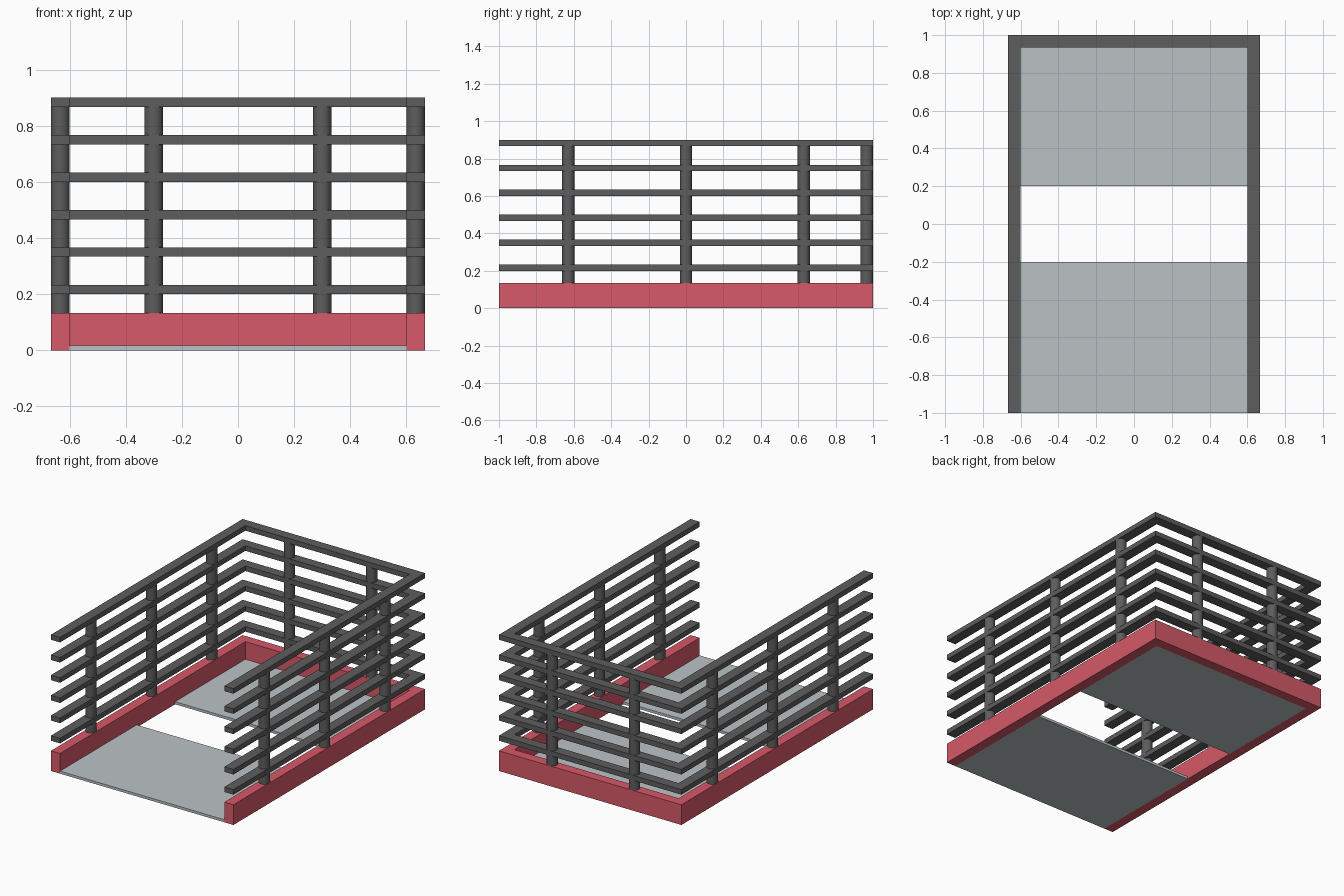
import bpy, bmesh

if "Cube" in bpy.data.objects:
    bpy.data.objects.remove(bpy.data.objects["Cube"])

W, L = 2 / 3, 1.0        # half width, half length
T = 1 / 15               # wall / rail width
BASE_H = 2 / 15          # base frame height
RAIL_H = 1 / 30          # rail thickness


def material(name, rgb):
    m = bpy.data.materials.new(name)
    m.diffuse_color = (*rgb, 1)
    m.use_nodes = True
    m.node_tree.nodes["Principled BSDF"].inputs["Base Color"].default_value = m.diffuse_color
    return m


RED = material("red_paint", (0.67, 0.10, 0.14))
DARK = material("dark_metal", (0.11, 0.11, 0.11))
LIGHT = material("light_panel", (0.50, 0.54, 0.56))


def prism(name, outline, z0, z1, mat):
    """Extrude a flat outline from z0 up to z1."""
    bm = bmesh.new()
    face = bm.faces.new([bm.verts.new((x, y, z0)) for x, y in outline])
    ext = bmesh.ops.extrude_face_region(bm, geom=[face])
    top = [v for v in ext["geom"] if isinstance(v, bmesh.types.BMVert)]
    bmesh.ops.translate(bm, verts=top, vec=(0, 0, z1 - z0))
    bmesh.ops.recalc_face_normals(bm, faces=bm.faces)
    mesh = bpy.data.meshes.new(name)
    bm.to_mesh(mesh)
    bm.free()
    mesh.materials.append(mat)
    obj = bpy.data.objects.new(name, mesh)
    bpy.context.collection.objects.link(obj)
    return obj


def post(name, x, y):
    bpy.ops.mesh.primitive_cylinder_add(
        vertices=32, radius=T / 2, depth=0.9 - RAIL_H - BASE_H,
        location=(x, y, (0.9 - RAIL_H + BASE_H) / 2))
    obj = bpy.context.object
    obj.name = name
    obj.data.materials.append(DARK)
    bpy.ops.object.shade_smooth_by_angle()


# U-shaped outline, open at the front
U = [(-W, -L), (-W, L), (W, L), (W, -L),
     (W - T, -L), (W - T, L - T), (-W + T, L - T), (-W + T, -L)]

# Base frame
prism("base_frame", U, 0, BASE_H, RED)

# Six stacked rails
for i in range(6):
    top = 0.9 - i * BASE_H
    prism(f"rail_{i + 1}", U, top - RAIL_H, top, DARK)

# Floor panels with a gap between them
for name, y0, y1 in (("front_floor", -L, -0.2), ("back_floor", 0.2, L - T)):
    x = W - T
    prism(name, [(-x, y0), (x, y0), (x, y1), (-x, y1)], 0, 0.017, LIGHT)

# Round posts along both sides and the back
for side, s in (("left", -1), ("right", 1)):
    for i, y in enumerate((-0.63, 0, 0.63)):
        post(f"{side}_post_{i + 1}", s * (W - T / 2), y)
    post(f"back_post_{side}", s * 0.3, L - T / 2)
